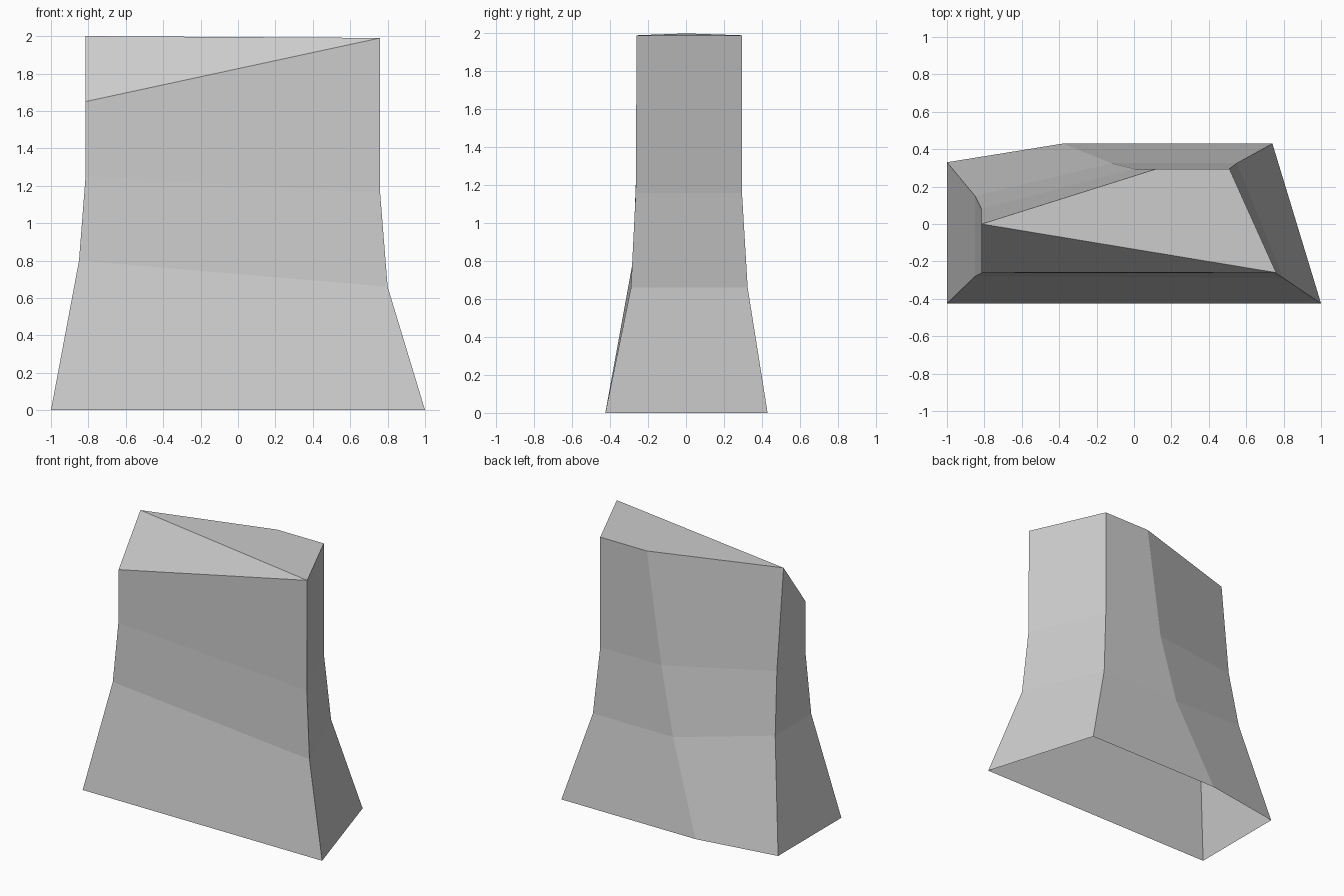
import bpy
import bmesh

cube = bpy.data.objects.get("Cube")
if cube:
    bpy.data.objects.remove(cube, do_unlink=True)


def make_material(name, value):
    material = bpy.data.materials.new(name)
    material.use_nodes = True
    colour = (value, value, value, 1)
    material.diffuse_color = colour
    material.node_tree.nodes["Principled BSDF"].inputs["Base Color"].default_value = colour
    return material


# Corner ribs: plan positions from foot to crown, with matching heights
LEVEL = (0, 0.66, 1.16, 1.99)
front_left = ((1, -0.425), (0.80, -0.29), (0.76, -0.265), (0.76, -0.26))
back_left = ((0.74, 0.43), (0.55, 0.325), (0.51, 0.295), (0.51, 0.295))
back_middle = ((-0.38, 0.43), (-0.12, 0.325), (0, 0.295), (0.12, 0.295))
back_right = ((-1, 0.33), (-0.85, 0.15), (-0.815, 0.08), (-0.815, 0))
front_right = ((-1, -0.425), (-0.85, -0.28), (-0.815, -0.263), (-0.815, -0.26))
RIBS = (
    (front_left, LEVEL),
    (back_left, LEVEL),
    (back_middle, LEVEL),
    (back_right, (0, 0.8, 1.25, 2)),
    (front_right, (0, 0.8, 1.25, 1.65)),
)

# Faceted walls between neighbouring ribs, open underneath
bm = bmesh.new()
columns = [
    [bm.verts.new((x, y, z)) for (x, y), z in zip(plan, heights)]
    for plan, heights in RIBS
]
for i, rib in enumerate(columns):
    following = columns[(i + 1) % len(columns)]
    for k in range(len(rib) - 1):
        bm.faces.new((rib[k], following[k], following[k + 1], rib[k + 1]))

# Flat crown and the slanted chamfer at the front
crown = [rib[-1] for rib in columns]
bm.faces.new(crown[:4])
bm.faces.new((crown[4], crown[0], crown[3]))

mesh = bpy.data.meshes.new("stone_pillar")
bm.to_mesh(mesh)
bm.free()
mesh.materials.append(make_material("stone grey", 0.6))
pillar = bpy.data.objects.new("stone_pillar", mesh)
bpy.context.collection.objects.link(pillar)
